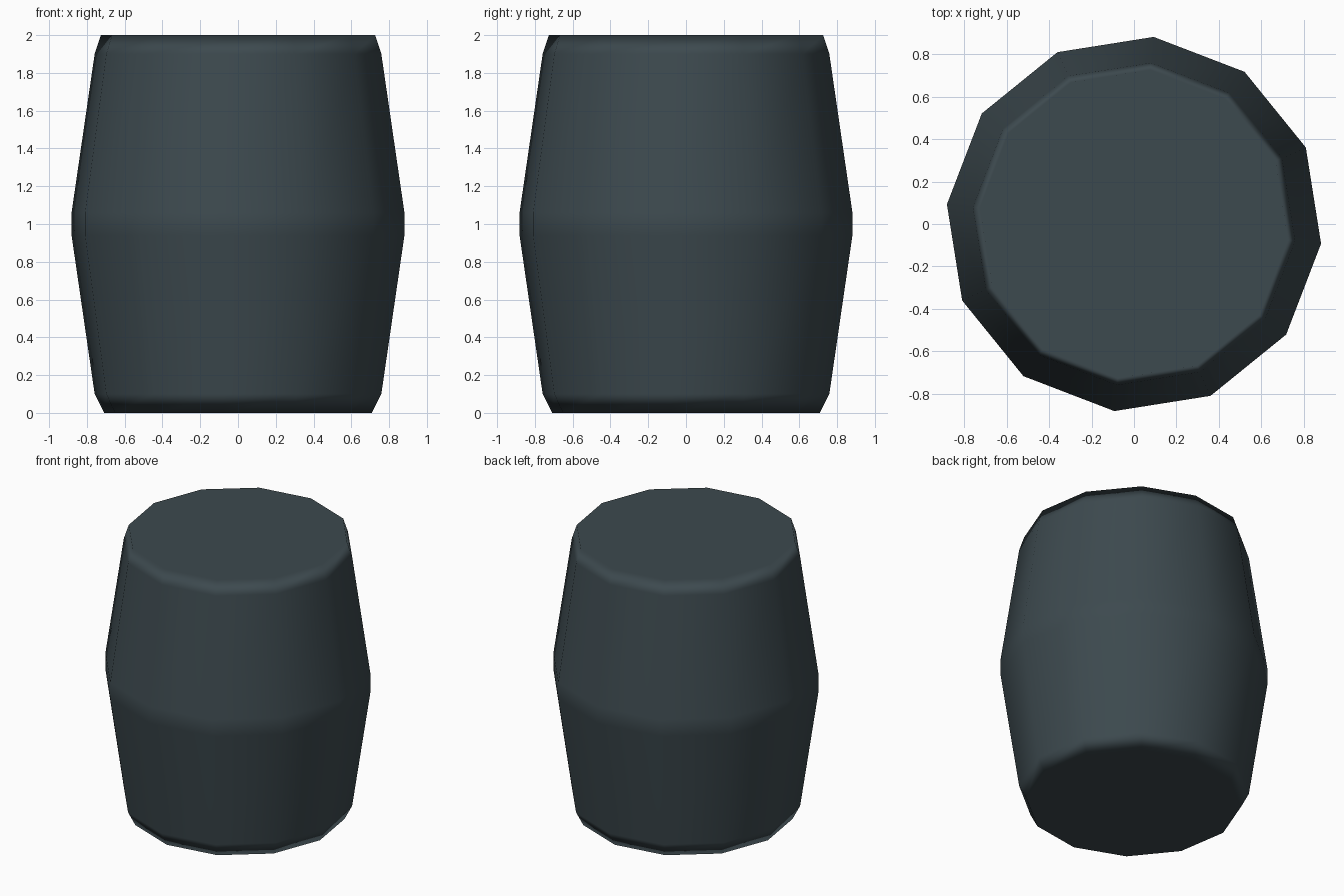
import bpy, bmesh, math

if "Cube" in bpy.data.objects:
    bpy.data.objects.remove(bpy.data.objects["Cube"])

SIDES = 12
OFFSET = math.radians(24)
# (radius, height) from base to top
PROFILE = [(0.712, 0.0), (0.763, 0.1), (0.886, 0.94),
           (0.886, 1.06), (0.763, 1.9), (0.73, 2.0)]

mat = bpy.data.materials.new("dark slate")
mat.diffuse_color = (0.046, 0.067, 0.077, 1)
mat.use_nodes = True
mat.node_tree.nodes["Principled BSDF"].inputs["Base Color"].default_value = mat.diffuse_color

# Barrel body: twelve-sided rings bridged and capped
bm = bmesh.new()
rings = []
for r, z in PROFILE:
    rings.append([bm.verts.new((r * math.cos(OFFSET + math.tau * i / SIDES),
                                r * math.sin(OFFSET + math.tau * i / SIDES), z))
                  for i in range(SIDES)])
for lo, hi in zip(rings, rings[1:]):
    for i in range(SIDES):
        j = (i + 1) % SIDES
        bm.faces.new((lo[i], lo[j], hi[j], hi[i]))
bm.faces.new(rings[0][::-1])
bm.faces.new(rings[-1])
for f in bm.faces:
    f.smooth = True

mesh = bpy.data.meshes.new("barrel")
bm.to_mesh(mesh)
bm.free()
mesh.materials.append(mat)
barrel = bpy.data.objects.new("barrel", mesh)
bpy.context.collection.objects.link(barrel)

# Keeps the lids flat while the rim stays soft
wn = barrel.modifiers.new("soft rim", 'WEIGHTED_NORMAL')
wn.weight = 80
